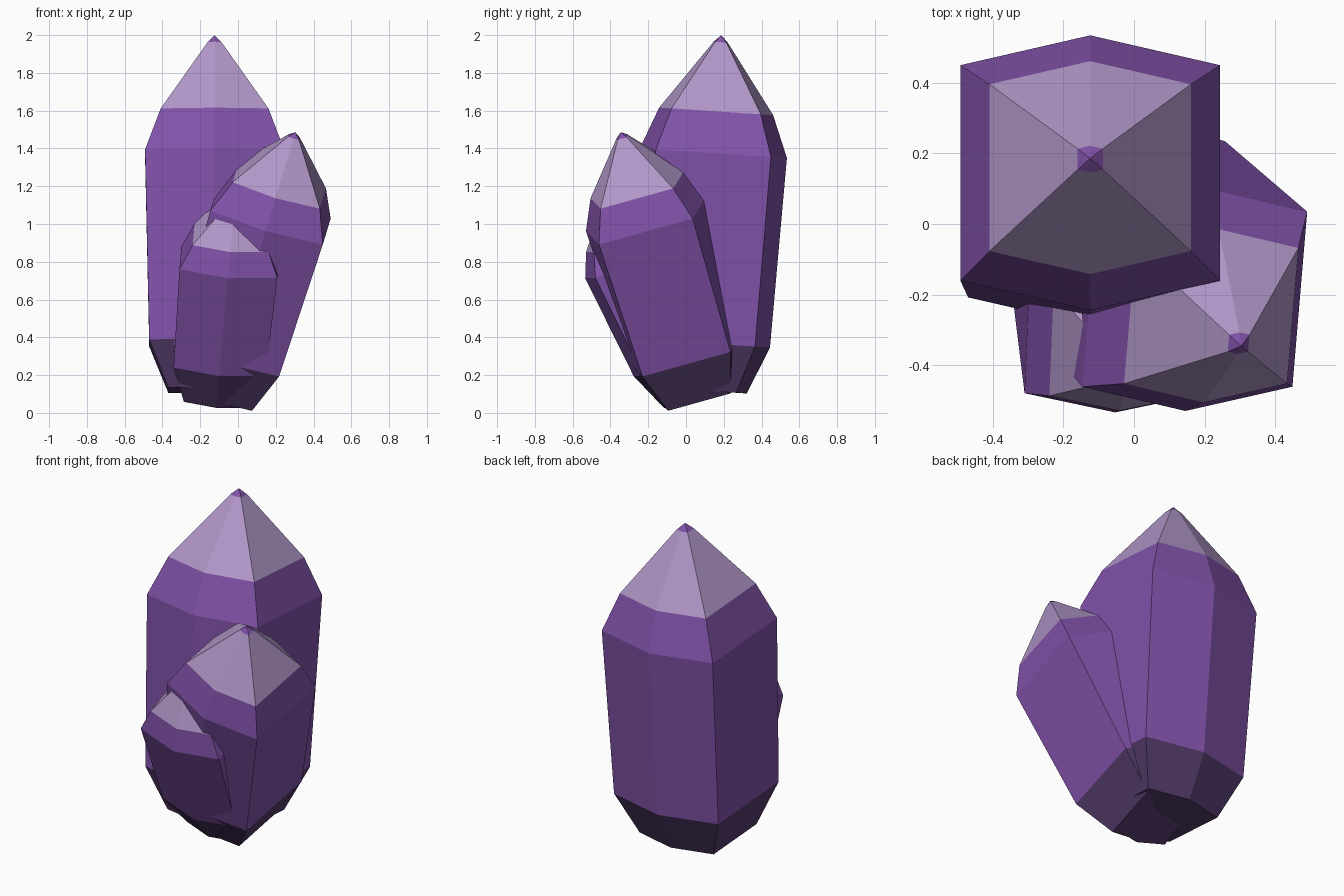
import bpy, bmesh
from mathutils import Vector

if "Cube" in bpy.data.objects:
    bpy.data.objects.remove(bpy.data.objects["Cube"])


def material(name, rgb):
    m = bpy.data.materials.new(name)
    m.diffuse_color = (*rgb, 1)
    m.use_nodes = True
    m.node_tree.nodes["Principled BSDF"].inputs["Base Color"].default_value = m.diffuse_color
    return m


MATS = [material("deep_purple", (0.09, 0.045, 0.15)),
        material("purple", (0.22, 0.085, 0.40)),
        material("pale_purple", (0.44, 0.31, 0.58))]

# Stretched hexagonal section, in units of the half width
SECTION = [(1, -0.83), (1, 0.83), (0, 1.06), (-1, 0.83), (-1, -0.83), (0, -1.06)]


def crystal(name, shoulder, lean, half_width, shaft, root, point):
    """Shoulder = centre of the widest ring; lengths run along the leaning axis."""
    w = Vector((lean[0], lean[1], 1)).normalized()
    u = Vector((w.z, 0, -w.x)).normalized()
    v = w.cross(u)
    c = Vector(shoulder)
    # (offset along axis, scale) for each ring
    rings = [(-shaft - root, 0.667), (-shaft, 0.94), (0, 1),
             (0.355 * point, 0.775), (0.942 * point, 0.097)]
    bm = bmesh.new()
    loops = [[bm.verts.new(c + w * h + (u * x + v * y) * s * half_width)
              for x, y in SECTION] for h, s in rings]
    tip = bm.verts.new(c + w * point)
    bm.faces.new(loops[0][::-1])
    # Dark root, purple shaft and shoulder, pale point
    for a, b, mat in zip(loops, loops[1:], (0, 1, 1, 2)):
        for i in range(6):
            j = (i + 1) % 6
            bm.faces.new((a[i], a[j], b[j], b[i])).material_index = mat
    # Tiny purple tip
    for i in range(6):
        bm.faces.new((loops[-1][i], loops[-1][(i + 1) % 6], tip)).material_index = 1
    bmesh.ops.recalc_face_normals(bm, faces=bm.faces)
    me = bpy.data.meshes.new(name)
    bm.to_mesh(me)
    bm.free()
    for m in MATS:
        me.materials.append(m)
    ob = bpy.data.objects.new(name, me)
    bpy.context.collection.objects.link(ob)


crystal("tall_crystal", (-0.124, 0.145, 1.375), (0, 0.066), 0.368, 1.007, 0.251, 0.625)
crystal("leaning_crystal", (0.172, -0.213, 1.05), (0.303, -0.304), 0.311, 0.77, 0.245, 0.474)
crystal("small_crystal", (-0.043, -0.283, 0.827), (0.09, -0.46), 0.26, 0.58, 0.22, 0.35)
